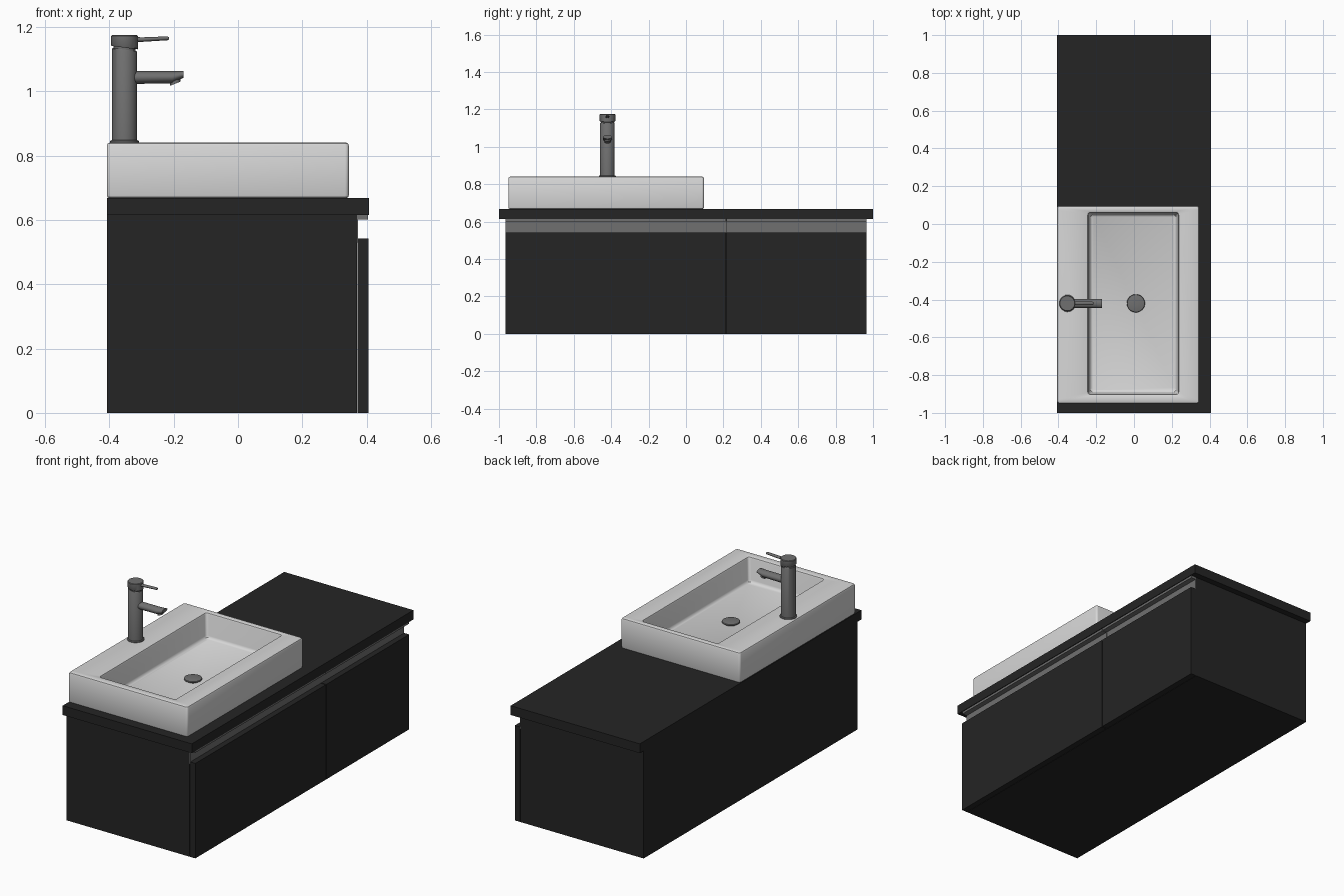
import bpy, bmesh, math
from mathutils import Vector

if "Cube" in bpy.data.objects:
    bpy.data.objects.remove(bpy.data.objects["Cube"], do_unlink=True)


def material(name, value):
    m = bpy.data.materials.new(name)
    m.use_nodes = True
    colour = (value, value, value, 1)
    m.diffuse_color = colour
    m.node_tree.nodes["Principled BSDF"].inputs["Base Color"].default_value = colour
    return m


black = material("matt black", 0.018)
white = material("white ceramic", 0.68)
grey = material("grey metal", 0.16)


def finish(name, bm, mat, smooth=True):
    bmesh.ops.recalc_face_normals(bm, faces=bm.faces)
    mesh = bpy.data.meshes.new(name)
    bm.to_mesh(mesh)
    bm.free()
    mesh.materials.append(mat)
    ob = bpy.data.objects.new(name, mesh)
    bpy.context.collection.objects.link(ob)
    if smooth:
        bpy.ops.object.select_all(action="DESELECT")
        ob.select_set(True)
        bpy.context.view_layer.objects.active = ob
        bpy.ops.object.shade_smooth_by_angle(angle=math.radians(35))
    return ob


def box(name, xs, ys, zs, mat):
    bm = bmesh.new()
    bmesh.ops.create_cube(bm, size=1)
    for v in bm.verts:
        v.co = [lo + (c + 0.5) * (hi - lo) for c, (lo, hi) in zip(v.co, (xs, ys, zs))]
    return finish(name, bm, mat, smooth=False)


def loft(name, rings, mat):
    """Skin a list of equal-length point rings and cap both ends."""
    bm = bmesh.new()
    loops = [[bm.verts.new(p) for p in ring] for ring in rings]
    n = len(loops[0])
    for a, b in zip(loops, loops[1:]):
        for i in range(n):
            j = (i + 1) % n
            bm.faces.new((a[i], a[j], b[j], b[i]))
    bm.faces.new(loops[0])
    bm.faces.new(loops[-1])
    return finish(name, bm, mat)


def rounded_rect(x0, x1, y0, y1, r, z, steps=5):
    corners = ((x1 - r, y1 - r), (x0 + r, y1 - r), (x0 + r, y0 + r), (x1 - r, y0 + r))
    points = []
    for k, (cx, cy) in enumerate(corners):
        for s in range(steps + 1):
            a = math.pi / 2 * (k + s / steps)
            points.append(Vector((cx + r * math.cos(a), cy + r * math.sin(a), z)))
    return points


def disc(cx, cy, r, z, tilt=0, n=32):
    """Horizontal circle, falling towards +x by the tilt slope."""
    angles = [2 * math.pi * i / n for i in range(n)]
    return [Vector((cx + r * math.cos(a), cy + r * math.sin(a), z - tilt * r * math.cos(a)))
            for a in angles]


def upright_oval(x, cy, cz, ry, rz, n=24):
    angles = [2 * math.pi * i / n for i in range(n)]
    return [Vector((x, cy + ry * math.cos(a), cz + rz * math.sin(a))) for a in angles]


# Cabinet, worktop, and the two drawer fronts with their recessed grip rails
SPLIT = 0.215
box("cabinet_body", (-0.408, 0.37), (-0.965, 0.965), (0, 0.615), black)
box("worktop", (-0.408, 0.408), (-1, 1), (0.615, 0.668), black)
for side, y0, y1 in (("wide", -0.965, SPLIT - 0.002), ("narrow", SPLIT + 0.002, 0.965)):
    box(side + "_drawer_front", (0.372, 0.406), (y0, y1), (0, 0.542), black)
    box(side + "_grip_back", (0.37, 0.374), (y0, y1), (0.53, 0.615), grey)
    box(side + "_grip_lip", (0.37, 0.404), (y0, y1), (0.602, 0.615), grey)

# Basin: rounded outer shell, flat rim, steep bowl with a filleted floor
X0, X1, Y0, Y1, TOP = -0.408, 0.345, -0.95, 0.096, 0.841
shell = [(0.008, 0.668), (0.002, 0.671), (0, 0.677), (0, TOP - 0.010),
         (0.003, TOP - 0.003), (0.010, TOP)]
bowl = [(0, TOP), (0.005, TOP - 0.003), (0.008, TOP - 0.010),
        (0.015, 0.716), (0.019, 0.706), (0.028, 0.700)]
rings = [rounded_rect(X0 + d, X1 - d, Y0 + d, Y1 - d, 0.012, z) for d, z in shell]
rings += [rounded_rect(-0.25 + d, 0.242 - d, -0.908 + d, 0.067 - d, 0.014, z) for d, z in bowl]
loft("basin", rings, white)

# Mushroom-shaped drain plug
PLUG_X, TAP_X, TAP_Y = 0.01, -0.353, -0.42
plug = [(0.03, 0.699), (0.03, 0.706), (0.045, 0.709), (0.048, 0.712),
        (0.046, 0.717), (0.03, 0.720), (0.012, 0.721)]
loft("drain_plug", [disc(PLUG_X, TAP_Y, r, z) for r, z in plug], grey)

# Tall tap: foot ring, column, slanted joint and cap
TILT = 0.13
loft("tap_foot", [disc(TAP_X, TAP_Y, r, z) for r, z in
                  ((0.045, 0.838), (0.045, 0.845), (0.041, 0.848))], grey)
loft("tap_column", [disc(TAP_X, TAP_Y, 0.039, 0.843),
                    disc(TAP_X, TAP_Y, 0.039, 1.127, TILT),
                    disc(TAP_X, TAP_Y, 0.037, 1.130, TILT)], grey)
loft("tap_joint", [disc(TAP_X, TAP_Y, 0.034, z, TILT) for z in (1.125, 1.142)], grey)
loft("tap_cap", [disc(TAP_X, TAP_Y, 0.040, 1.136, TILT),
                 disc(TAP_X, TAP_Y, 0.042, 1.139, TILT),
                 disc(TAP_X, TAP_Y, 0.042, 1.172),
                 disc(TAP_X, TAP_Y, 0.039, 1.175)], grey)

# Spout with its underside cut upwards at the tip, and the water outlet
spout = [(-0.34, 1.043, 0.020), (-0.205, 1.044, 0.019), (-0.169, 1.053, 0.010)]
loft("tap_spout", [upright_oval(x, TAP_Y, z, 0.024, rz) for x, z, rz in spout], grey)
loft("water_outlet", [disc(-0.195, TAP_Y, 0.016, z, -0.4) for z in (1.024, 1.040)], grey)

# Slim lever
lever = [(-0.33, 1.162, 0.010, 0.008), (-0.30, 1.161, 0.010, 0.007),
         (-0.22, 1.165, 0.009, 0.006), (-0.215, 1.165, 0.007, 0.004)]
loft("tap_lever", [upright_oval(x, TAP_Y, z, ry, rz) for x, z, ry, rz in lever], grey)
